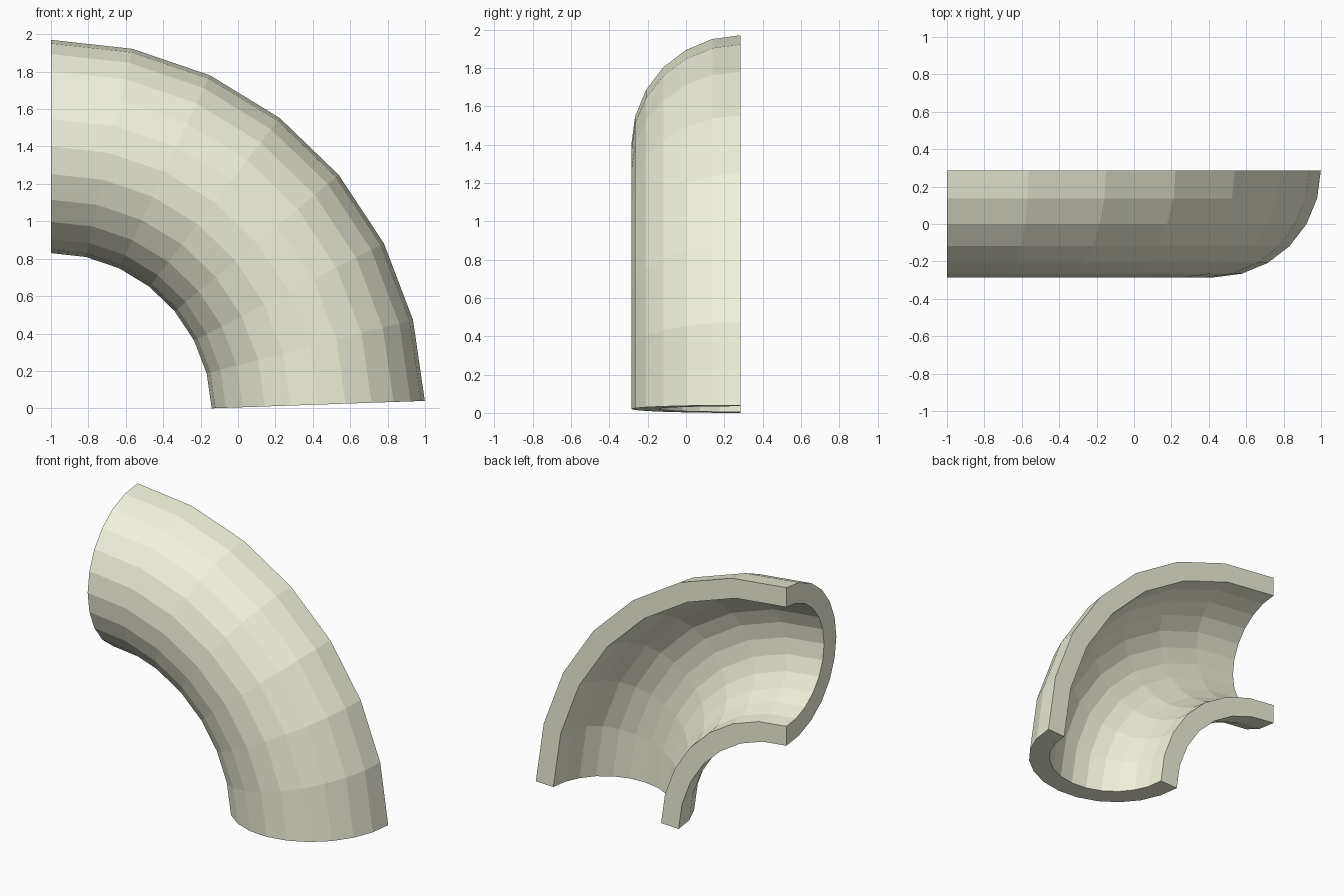
import bpy, bmesh
from math import sin, cos, radians
from mathutils import Matrix, Vector

if "Cube" in bpy.data.objects:
    bpy.data.objects.remove(bpy.data.objects["Cube"])

BEND_R, OUTER_R, INNER_R = 1.43, 0.57, 0.43   # bend radius, pipe radii
SIDES, STEPS, SWEEP = 12, 7, 88               # half-pipe sides, bend segments, degrees
RIM_Y = 0.285                                 # plane of the open side
CENTRE_Z = -(BEND_R - OUTER_R) * sin(radians(90 - SWEEP))


def half_arc(radius):
    """Half circle bulging to the front, from top to bottom."""
    return [Vector((0, RIM_Y - radius * sin(radians(180 * i / SIDES)),
                    BEND_R + radius * cos(radians(180 * i / SIDES))))
            for i in range(SIDES + 1)]


# Closed wall section: outer arc and back along the inner arc
section = half_arc(OUTER_R) + half_arc(INNER_R)[::-1]
n = len(section)

bm = bmesh.new()
rings = []
for s in range(STEPS + 1):
    turn = Matrix.Rotation(radians(SWEEP * s / STEPS), 4, 'Y')
    move = Matrix.Translation((-1, 0, CENTRE_Z))
    rings.append([bm.verts.new(move @ turn @ p) for p in section])

# Walls and the flat cut rims
for a, b in zip(rings, rings[1:]):
    for i in range(n):
        j = (i + 1) % n
        bm.faces.new((a[i], a[j], b[j], b[i]))

# End caps
for ring in (rings[0], rings[-1]):
    for i in range(SIDES):
        bm.faces.new((ring[i], ring[i + 1], ring[n - 2 - i], ring[n - 1 - i]))

bmesh.ops.recalc_face_normals(bm, faces=bm.faces)
mesh = bpy.data.meshes.new("half_pipe_elbow")
bm.to_mesh(mesh)
bm.free()
elbow = bpy.data.objects.new("half_pipe_elbow", mesh)
bpy.context.collection.objects.link(elbow)

# Pale cream material
mat = bpy.data.materials.new("cream")
mat.diffuse_color = (0.88, 0.88, 0.72, 1)
mat.use_nodes = True
mat.node_tree.nodes["Principled BSDF"].inputs["Base Color"].default_value = mat.diffuse_color
mesh.materials.append(mat)
